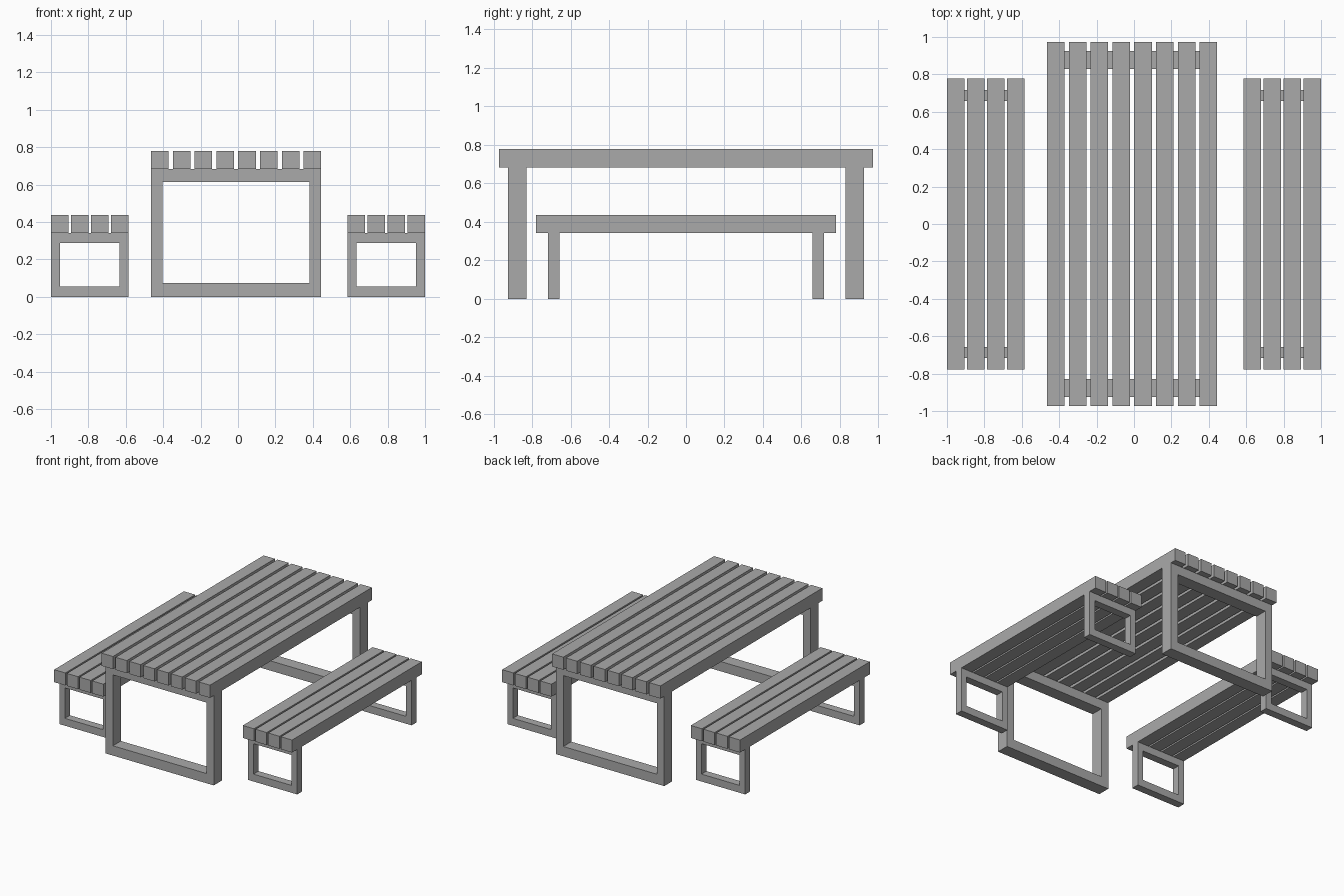
import bpy
import bmesh

if "Cube" in bpy.data.objects:
    bpy.data.objects.remove(bpy.data.objects["Cube"], do_unlink=True)

grey = bpy.data.materials.new("plain_grey")
grey.use_nodes = True
colour = (0.4, 0.4, 0.4, 1)
grey.diffuse_color = colour
grey.node_tree.nodes["Principled BSDF"].inputs["Base Color"].default_value = colour


def finish(name, bm):
    bmesh.ops.recalc_face_normals(bm, faces=bm.faces)
    mesh = bpy.data.meshes.new(name)
    bm.to_mesh(mesh)
    bm.free()
    mesh.materials.append(grey)
    obj = bpy.data.objects.new(name, mesh)
    bpy.context.collection.objects.link(obj)


def slat(name, x, width, half_length, z0, z1):
    bm = bmesh.new()
    bmesh.ops.create_cube(bm, size=1)
    bmesh.ops.scale(bm, vec=(width, 2 * half_length, z1 - z0), verts=bm.verts)
    bmesh.ops.translate(bm, vec=(x + width / 2, 0, (z0 + z1) / 2), verts=bm.verts)
    finish(name, bm)


def leg_frame(name, x0, x1, z1, side, top, bottom, y0, y1):
    """Closed rectangular frame: a mitred ring pushed along y."""
    bm = bmesh.new()

    def loop(xa, xb, za, zb):
        return [bm.verts.new((x, y0, z)) for x, z in
                ((xa, za), (xb, za), (xb, zb), (xa, zb))]

    outer = loop(x0, x1, 0, z1)
    inner = loop(x0 + side, x1 - side, bottom, z1 - top)
    faces = []
    for i in range(4):
        j = (i + 1) % 4
        faces.append(bm.faces.new((outer[i], outer[j], inner[j], inner[i])))
    new = bmesh.ops.extrude_face_region(bm, geom=faces, use_keep_orig=True)["geom"]
    moved = [v for v in new if isinstance(v, bmesh.types.BMVert)]
    bmesh.ops.translate(bm, vec=(0, y1 - y0, 0), verts=moved)
    finish(name, bm)


def furniture(name, x0, x1, count, half_length, z_seat, z_top, side, top, bottom, leg_in, leg_out):
    # Evenly spaced planks
    width = 0.094
    pitch = (x1 - x0 - width) / (count - 1)
    for i in range(count):
        slat(f"{name}_slat_{i + 1}", x0 + i * pitch, width, half_length, z_seat, z_top)
    # One frame near each end
    leg_frame(name + "_front_leg_frame", x0, x1, z_seat, side, top, bottom, -leg_out, -leg_in)
    leg_frame(name + "_back_leg_frame", x0, x1, z_seat, side, top, bottom, leg_in, leg_out)


furniture("table", -0.465, 0.445, 8, 0.972, 0.683, 0.779, 0.062, 0.07, 0.074, 0.83, 0.926)
for name, x0 in (("right_bench", -1.0), ("left_bench", 0.586)):
    furniture(name, x0, x0 + 0.414, 4, 0.779, 0.342, 0.437, 0.047, 0.055, 0.056, 0.657, 0.717)
